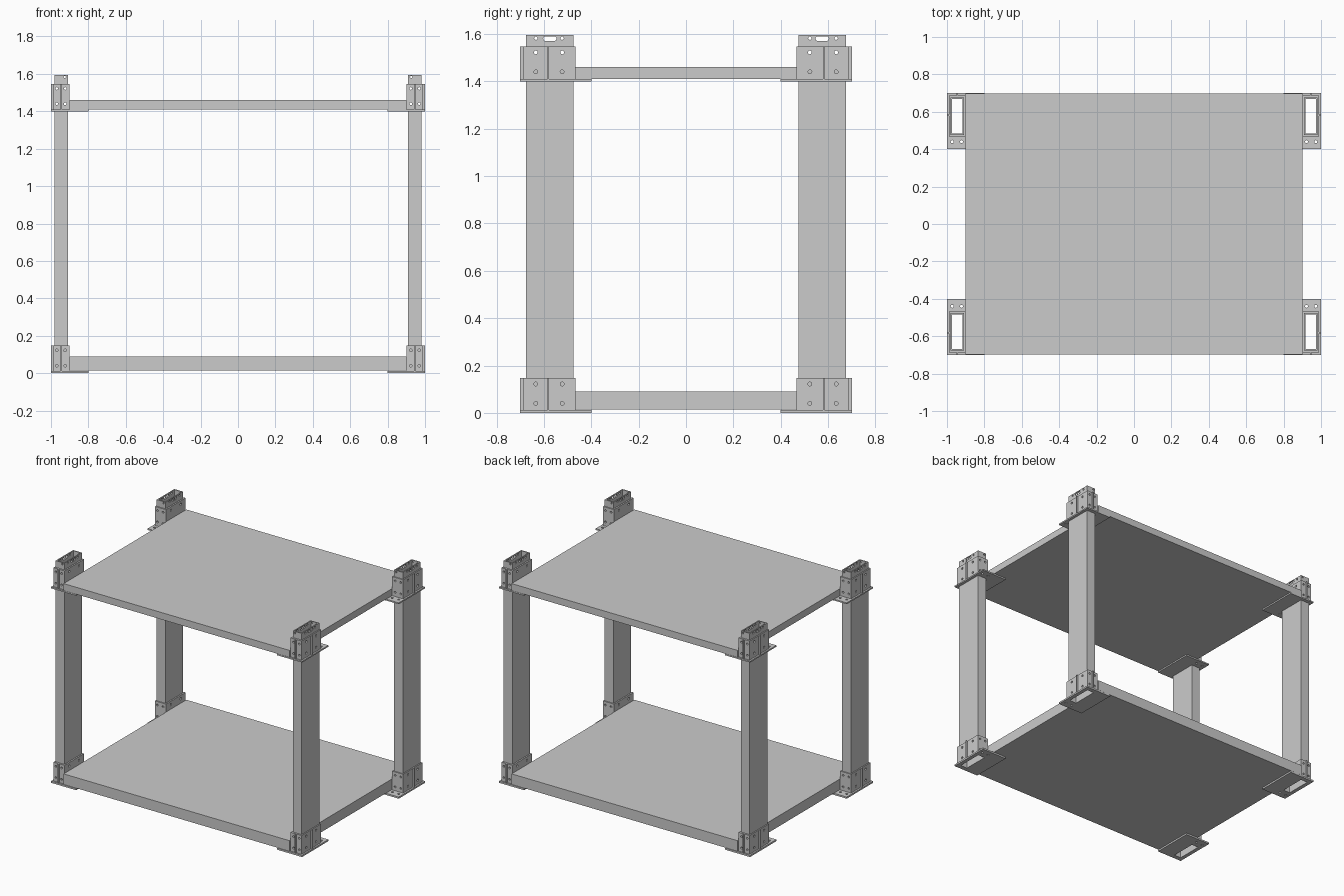
import bpy, bmesh
from mathutils import Matrix

if "Cube" in bpy.data.objects:
    bpy.data.objects.remove(bpy.data.objects["Cube"])


def make(name, bm, mirror=True):
    bmesh.ops.recalc_face_normals(bm, faces=bm.faces)
    me = bpy.data.meshes.new(name)
    bm.to_mesh(me)
    bm.free()
    ob = bpy.data.objects.new(name, me)
    bpy.context.collection.objects.link(ob)
    ob["mirrored"] = mirror
    return ob


def add_box(bm, x0, x1, y0, y1, z0, z1):
    m = Matrix.Translation(((x0 + x1) / 2, (y0 + y1) / 2, (z0 + z1) / 2))
    m = m @ Matrix.Diagonal((x1 - x0, y1 - y0, z1 - z0, 1))
    bmesh.ops.create_cube(bm, size=1, matrix=m)


def ring(name, outer, inner, z0, z1):
    """Rectangular tube or frame; outer and inner are (x0, x1, y0, y1)."""
    bm = bmesh.new()
    loops = []
    for z in (z0, z1):
        for a, b, c, d in (outer, inner):
            loops.append([bm.verts.new((x, y, z)) for x, y in ((a, c), (b, c), (b, d), (a, d))])
    ob, ib, ot, it = loops
    for p, q in ((ob, ot), (ot, it), (it, ib), (ib, ob)):
        for i in range(4):
            j = (i + 1) % 4
            bm.faces.new((p[i], p[j], q[j], q[i]))
    return make(name, bm)


def drill(bm, axis, p, length=0.4, r=0.008):
    rot = {"X": Matrix.Rotation(1.570796, 4, "Y"), "Y": Matrix.Rotation(1.570796, 4, "X"),
           "Z": Matrix.Identity(4)}[axis]
    bmesh.ops.create_cone(bm, cap_ends=True, segments=16, radius1=r, radius2=r,
                          depth=length, matrix=Matrix.Translation(p) @ rot)


def cutter(name, bm):
    ob = make(name, bm, False)
    ob.hide_render = True
    ob.hide_viewport = True
    ob.display_type = "WIRE"
    return ob


def cut(ob, *cutters):
    for c in cutters:
        m = ob.modifiers.new("holes", "BOOLEAN")
        m.operation, m.solver, m.object = "DIFFERENCE", "EXACT", c


XC, YC = 0.945, 0.575           # post centre
POST = (0.91, 0.98, 0.475, 0.675)
BORE = (0.918, 0.972, 0.483, 0.667)
SLEEVE = (0.9, 0.988, 0.467, 0.688)

# Shelves
for name, z0, z1 in (("lower_shelf", 0.014, 0.09), ("upper_shelf", 1.41, 1.46)):
    bm = bmesh.new()
    add_box(bm, -0.9, 0.9, -0.698, 0.698, z0, z1)
    make(name, bm, False)

# Hollow posts running through the upper brackets
posts = ring("posts", POST, BORE, 0.012, 1.595)

# Brackets: base plate, sleeve, stiffening ribs
for name, z, t in (("lower", 0.0, 0.012), ("upper", 1.4, 0.01)):
    top = z + 0.147
    plate = ring(name + "_bracket_plates", (0.8, 1.0, 0.4, 0.7), BORE if z == 0 else POST, z, z + t)
    sleeve = ring(name + "_bracket_sleeves", SLEEVE, POST, z + t, top)

    bm = bmesh.new()
    add_box(bm, 0.986, 1.0, YC + 0.003, YC + 0.010, z + t, top)
    add_box(bm, XC - 0.003, XC + 0.004, 0.686, 0.7, z + t, top)
    make(name + "_bracket_ribs", bm)

    # Bolt holes
    bx, by, bz = bmesh.new(), bmesh.new(), bmesh.new()
    for h in (0.04, 0.122):
        for y in (0.523, 0.634):
            drill(bx, "X", (XC, y, z + h))
        for x in (0.924, 0.969):
            drill(by, "Y", (x, YC, z + h), r=0.007)
    for x in (0.922, 0.972):
        drill(bz, "Z", (x, 0.44, z), 0.1)
    cx = cutter(name + "_side_hole_cutter", bx)
    cy = cutter(name + "_front_hole_cutter", by)
    cut(sleeve, cx, cy)
    cut(plate, cutter(name + "_plate_hole_cutter", bz))
    if z > 1:
        cut(posts, cx, cy)

# Slot and small holes at the post tops
bx, by = bmesh.new(), bmesh.new()
for y in (0.523, 0.634):
    drill(bx, "X", (XC, y, 1.582), r=0.007)
drill(by, "Y", (0.926, YC, 1.583), r=0.006)
bs = bmesh.new()
for v in (-0.018, 0.018):
    drill(bs, "X", (XC, YC + v, 1.58), r=0.01)
bmesh.ops.convex_hull(bs, input=bs.verts)
bmesh.ops.dissolve_limit(bs, angle_limit=0.01, verts=bs.verts, edges=bs.edges)
cut(posts, cutter("top_side_hole_cutter", bx), cutter("top_front_hole_cutter", by),
    cutter("slot_cutter", bs))

# Repeat the corner in all four quadrants
for ob in list(bpy.context.collection.objects):
    if ob["mirrored"]:
        m = ob.modifiers.new("four_corners", "MIRROR")
        m.use_axis = (True, True, False)
        m.use_mirror_merge = False
